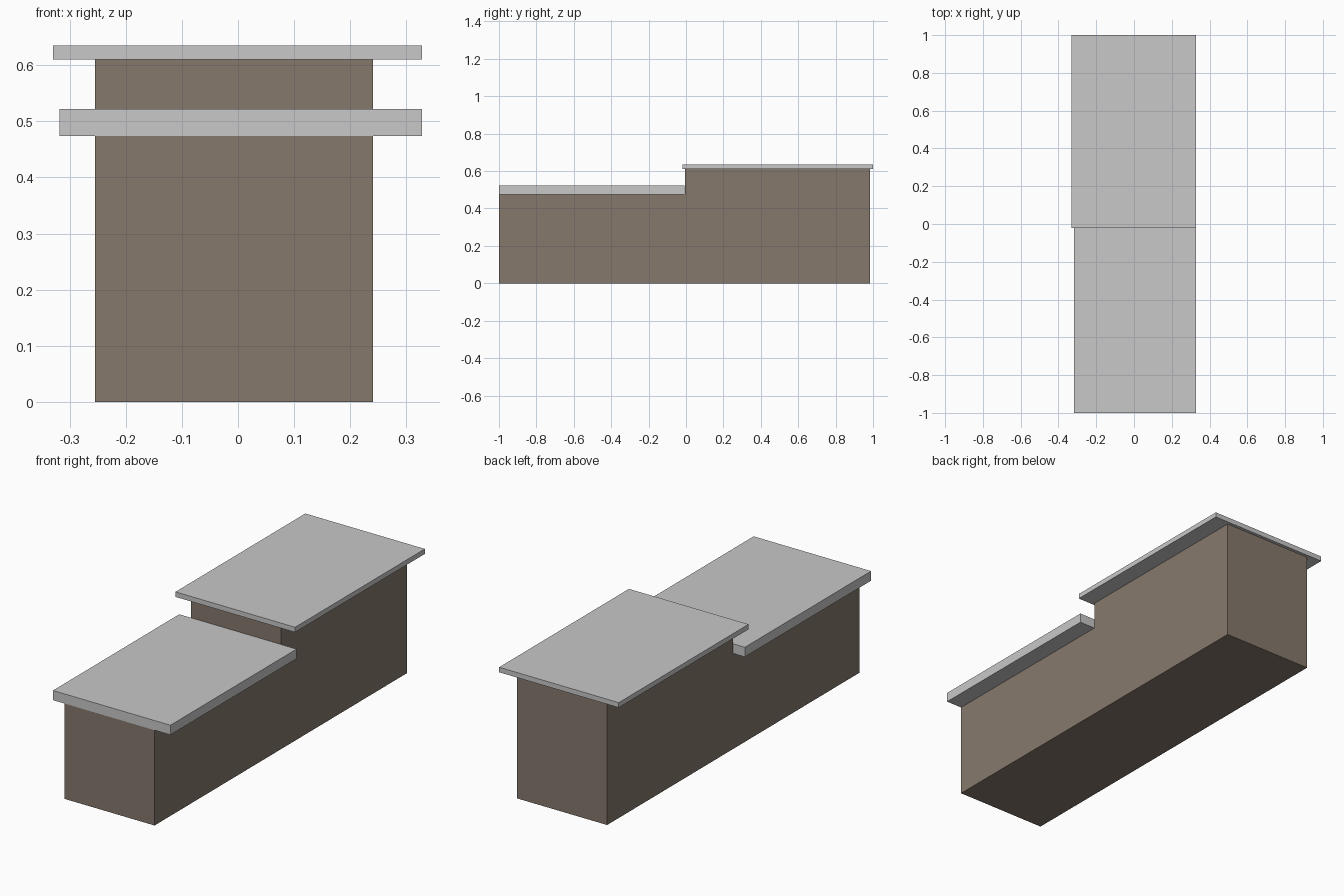
import bpy
import bmesh

if "Cube" in bpy.data.objects:
    bpy.data.objects.remove(bpy.data.objects["Cube"])


def material(name, rgb):
    mat = bpy.data.materials.new(name)
    mat.diffuse_color = (*rgb, 1.0)
    mat.use_nodes = True
    mat.node_tree.nodes["Principled BSDF"].inputs["Base Color"].default_value = mat.diffuse_color
    return mat


def extrude_profile(name, profile, x0, x1, mat):
    """Extrude a side profile of (y, z) points from x0 to x1."""
    bm = bmesh.new()
    face = bm.faces.new([bm.verts.new((x0, y, z)) for y, z in profile])
    geom = bmesh.ops.extrude_face_region(bm, geom=[face])["geom"]
    verts = [g for g in geom if isinstance(g, bmesh.types.BMVert)]
    bmesh.ops.translate(bm, verts=verts, vec=(x1 - x0, 0, 0))
    bmesh.ops.recalc_face_normals(bm, faces=bm.faces)
    mesh = bpy.data.meshes.new(name)
    bm.to_mesh(mesh)
    bm.free()
    mesh.materials.append(mat)
    obj = bpy.data.objects.new(name, mesh)
    bpy.context.collection.objects.link(obj)
    return obj


def slab(name, x0, x1, y0, y1, z0, z1, mat):
    return extrude_profile(name, [(y0, z0), (y1, z0), (y1, z1), (y0, z1)], x0, x1, mat)


wall_brown = material("wall_brown", (0.238, 0.191, 0.150))
roof_grey = material("roof_grey", (0.58, 0.58, 0.58))

# Stepped building body
extrude_profile("stepped_body",
                [(-1.0, 0), (0.984, 0), (0.984, 0.61), (-0.006, 0.61),
                 (-0.006, 0.474), (-1.0, 0.474)],
                -0.255, 0.241, wall_brown)

# Flat overhanging roofs
slab("lower_roof", -0.318, 0.328, -1.0, -0.008, 0.474, 0.522, roof_grey)
slab("upper_roof", -0.33, 0.328, -0.02, 1.0, 0.61, 0.635, roof_grey)
